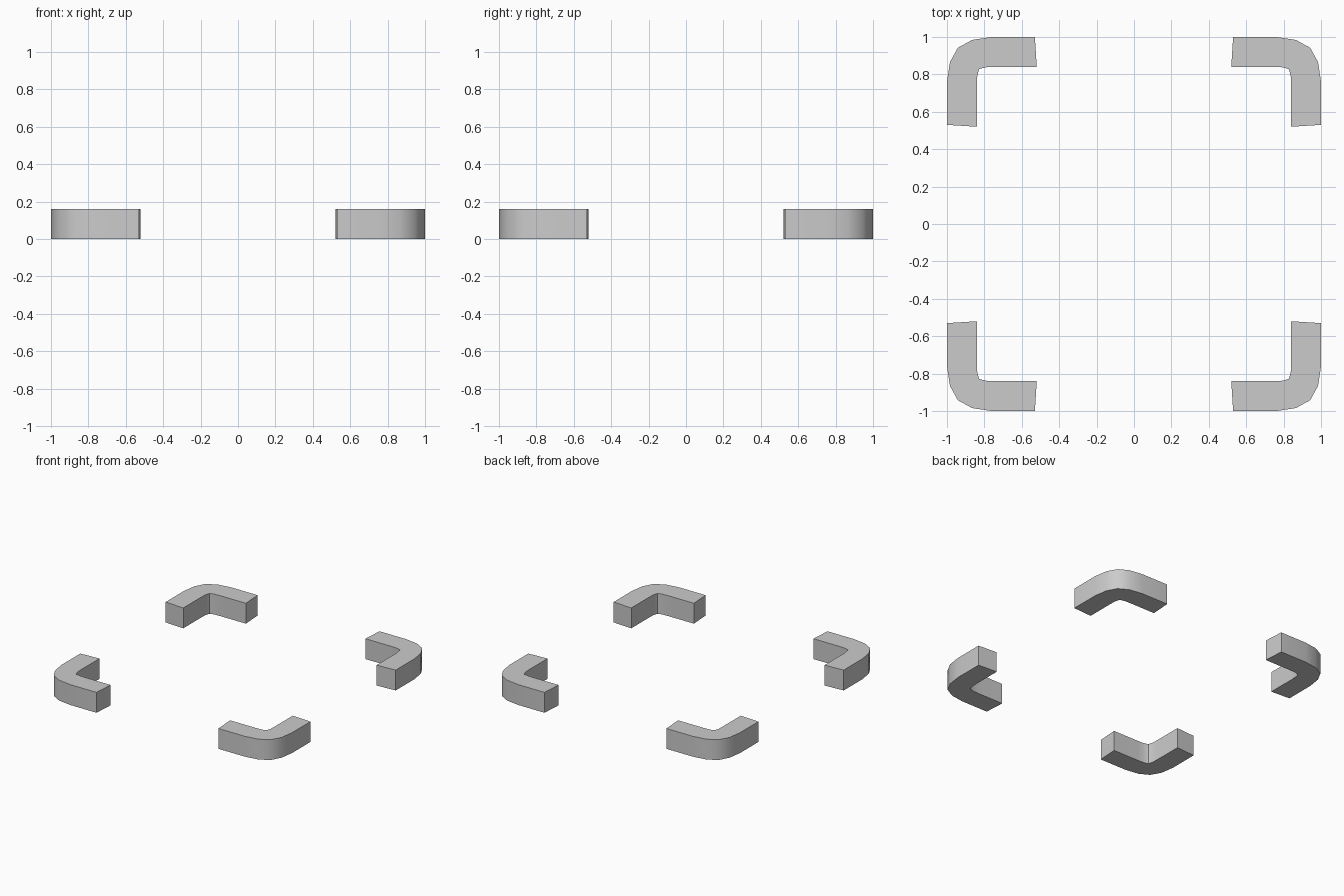
import bpy, bmesh
from math import radians
from mathutils import Matrix

if "Cube" in bpy.data.objects:
    bpy.data.objects.remove(bpy.data.objects["Cube"])

HEIGHT = 0.16

# Half of the corner outline, from the arm end to the diagonal
outer = [(0.53, 1.0), (0.76, 1.0), (0.866, 0.984), (0.942, 0.942)]
inner = [(0.52, 0.84), (0.74, 0.84), (0.79, 0.838), (0.816, 0.832), (0.828, 0.828)]


def across_diagonal(points):
    """Complete a half outline by mirroring it over x = y."""
    return points + [(y, x) for x, y in reversed(points[:-1])]


def corner_piece(name, angle):
    """Extrude the L-shaped rounded outline and turn it into its corner."""
    outline = across_diagonal(outer) + across_diagonal(inner)[::-1]
    bm = bmesh.new()
    face = bm.faces.new([bm.verts.new((x, y, 0)) for x, y in outline])
    top = bmesh.ops.extrude_face_region(bm, geom=[face], use_keep_orig=True)
    verts = [v for v in top["geom"] if isinstance(v, bmesh.types.BMVert)]
    bmesh.ops.translate(bm, verts=verts, vec=(0, 0, HEIGHT))
    bmesh.ops.rotate(bm, verts=bm.verts, matrix=Matrix.Rotation(radians(angle), 3, "Z"))
    bmesh.ops.recalc_face_normals(bm, faces=bm.faces)
    mesh = bpy.data.meshes.new(name)
    bm.to_mesh(mesh)
    bm.free()
    obj = bpy.data.objects.new(name, mesh)
    bpy.context.collection.objects.link(obj)
    # Smooth bend, sharp rims and ends
    bpy.ops.object.select_all(action="DESELECT")
    obj.select_set(True)
    bpy.context.view_layer.objects.active = obj
    bpy.ops.object.shade_smooth_by_angle(angle=radians(40))


# Four identical corners around the centre
for i, place in enumerate(("back_right", "back_left", "front_left", "front_right")):
    corner_piece(place + "_corner", 90 * i)
